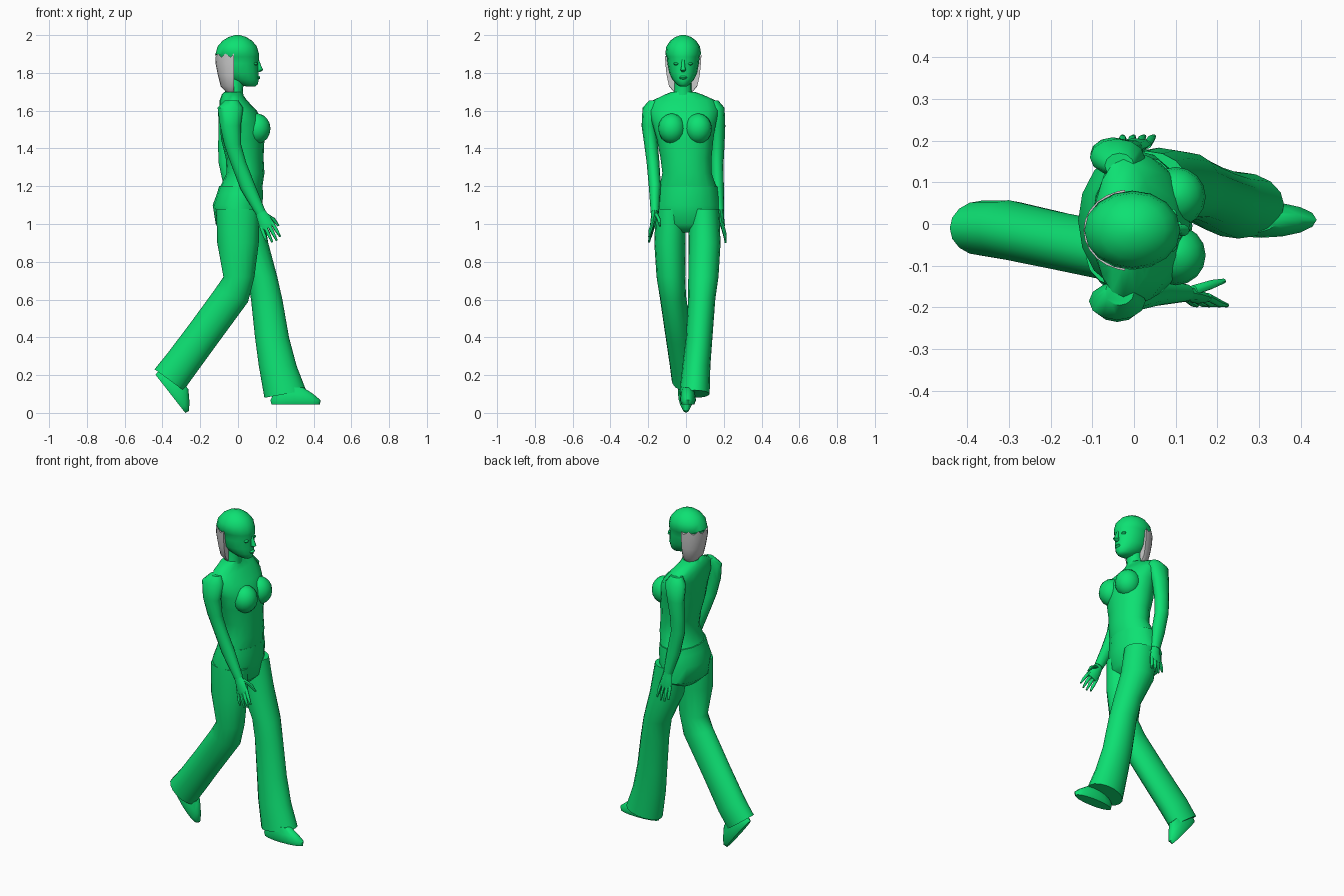
import bpy, bmesh, math
from math import sin, cos, pi

green = bpy.data.materials.new("green")
green.diffuse_color = (0.004, 0.75, 0.17, 1)


def build(name, strips, mat=green, n=16, angle=45, clip=None, zigzag=0):
    """Loft each strip of rings (x, y, z, half depth, half width, pitch) into one object."""
    bm = bmesh.new()
    for rings in strips:
        loops = []
        for k, r in enumerate(rings):
            x, y, z, a, b = r[:5]
            p = r[5] if len(r) > 5 else 0
            loop = []
            for i in range(n):
                t = 2 * pi * i / n
                u, v = a * cos(t), b * sin(t)
                px, pz = x + u * cos(p), z + u * sin(p)
                if clip is not None:
                    px = min(px, clip)
                if zigzag and k == len(rings) - 1:
                    pz += zigzag * (-1) ** i
                loop.append(bm.verts.new((px, y + v, pz)))
            loops.append(loop)
        for l0, l1 in zip(loops, loops[1:]):
            for i in range(n):
                j = (i + 1) % n
                bm.faces.new((l0[i], l0[j], l1[j], l1[i]))
        bm.faces.new(loops[0])
        bm.faces.new(loops[-1])
    if clip is not None:
        bmesh.ops.remove_doubles(bm, verts=bm.verts, dist=0.0005)
    bmesh.ops.recalc_face_normals(bm, faces=bm.faces)
    me = bpy.data.meshes.new(name)
    bm.to_mesh(me)
    bm.free()
    me.shade_smooth()
    me.set_sharp_from_angle(angle=math.radians(angle))
    if mat:
        me.materials.append(mat)
    ob = bpy.data.objects.new(name, me)
    bpy.context.collection.objects.link(ob)
    return ob


def ball(x, y, z, a, b, c, steps=8):
    """Rings of an ellipsoid."""
    angs = [-pi / 2 + 0.1 + (pi - 0.2) * k / steps for k in range(steps + 1)]
    return [(x, y, z + c * sin(t), a * cos(t), b * cos(t)) for t in angs]


# Torso with neck and bust
torso = [(.015, .01, 1.19, .113, .152), (.04, .005, 1.27, .1, .13), (.035, 0, 1.35, .1, .135),
         (.025, -.005, 1.45, .115, .15), (.02, -.01, 1.53, .115, .168), (0, -.01, 1.6, .1, .185),
         (-.025, -.01, 1.655, .072, .165), (-.03, -.012, 1.685, .056, .1), (-.025, -.015, 1.70, .048, .06)]
neck = [(-.025, -.015, 1.66, .055, .06), (-.02, -.016, 1.71, .046, .045), (-.01, -.017, 1.79, .045, .045)]
build("torso", [torso] + [ball(.1, y, 1.505, .072, .072, .08) for y in (-.075, .065)])
build("neck", [neck])

# Trousers: pelvis and two flared legs
build("pelvis", [[(0, .01, .955, .07, .1), (0, .01, 1.0, .118, .17), (-.002, .008, 1.1, .132, .17),
                  (.01, .01, 1.16, .122, .16), (.015, .01, 1.2, .115, .155)]])
build("rear_leg", [[(0, -.08, 1.08, .115, .08), (0, -.085, .9, .11, .083), (.005, -.08, .72, .082, .076),
                    (-.035, -.07, .62, .094, .07, -.35), (-.185, -.04, .415, .09, .07, -.62),
                    (-.3, -.015, .26, .092, .072, -.63), (-.365, -.01, .175, .095, .066, -.63)]])
build("front_leg", [[(.03, .095, 1.08, .1, .08), (.06, .098, .9, .1, .085), (.128, .092, .72, .08, .08),
                     (.152, .083, .6, .083, .072), (.18, .07, .4, .09, .07),
                     (.21, .055, .25, .1, .074), (.25, .045, .1, .112, .08, .18)]])


# Shoes: sole rings stacked along the tilted foot
def shoe(name, x, y, z, p):
    rings = []
    for s, h, a, b in ((0, 0, .128, .034), (0, .022, .133, .043),
                       (-.012, .055, .105, .038), (-.03, .09, .07, .032)):
        rings.append((x + s * cos(p) - h * sin(p), y, z + s * sin(p) + h * cos(p), a, b, p))
    build(name, [rings])


shoe("front_shoe", .305, .01, .045, 0)
shoe("rear_shoe", -.358, 0, .101, -.908)


# Arms
build("right_arm", [[(-.035, -.165, 1.655, .035, .03), (-.04, -.185, 1.615, .068, .045),
                     (-.04, -.195, 1.52, .055, .04), (-.028, -.185, 1.42, .045, .036),
                     (0, -.175, 1.33, .042, .034), (.05, -.165, 1.2, .04, .032, .35),
                     (.12, -.165, 1.06, .027, .022, .45)]], n=12)
build("left_arm", [[(-.035, .14, 1.655, .035, .03), (-.04, .16, 1.615, .066, .044),
                    (-.05, .17, 1.52, .053, .038), (-.06, .168, 1.42, .045, .036),
                    (-.062, .165, 1.33, .042, .034), (-.035, .168, 1.2, .04, .032, .2),
                    (-.005, .18, 1.07, .027, .022, .25)]], n=12)


# Hands: palm, four fingers and thumb, fanned slightly outwards
def hand(name, x, y, z, p, side):
    def at(along, across, out, a, b):
        return (x + along * sin(p) + across * cos(p), y + side * out,
                z - along * cos(p) + across * sin(p), a, b, p)
    strips = [[at(-.01, 0, 0, .026, .02), at(.03, 0, .004, .033, .017),
               at(.075, 0, .012, .04, .014), at(.09, 0, .014, .036, .01)]]
    for i in range(4):
        c = -.03 + .02 * i
        tip = (.15, .168, .172, .16)[i]
        strips.append([at(.07, c, .01, .01, .01), at(.12, c * 1.15, .024, .0095, .0095),
                       at(tip, c * 1.25, .03, .005, .005)])
    strips.append([at(.015, .015, -.005, .013, .013), at(.06, .045, -.02, .011, .011),
                   at(.105, .055, -.028, .006, .006)])
    build(name, strips, n=8)


hand("right_hand", .12, -.165, 1.06, .45, -1)
hand("left_hand", -.005, .18, 1.07, .1, 1)

# Head with nose, lips and eyelids
cy = -.015
spans = [(1.728, .045, .09, .018), (1.74, .0, .105, .036), (1.765, -.05, .11, .058),
         (1.80, -.085, .109, .074), (1.85, -.1, .108, .083), (1.885, -.108, .111, .087),
         (1.9, -.119, .111, .095), (1.94, -.108, .1, .089), (1.97, -.082, .075, .069),
         (1.99, -.05, .043, .042), (2.0, -.015, .01, .012)]
head = [((b + f) / 2, cy, z, (f - b) / 2, w) for z, b, f, w in spans]
nose = [(.108, cy, 1.805, .01, .008), (.115, cy, 1.815, .018, .015),
        (.112, cy, 1.835, .012, .01), (.105, cy, 1.87, .006, .007)]
lips = ball(.106, cy, 1.775, .012, .022, .01, 4)
lids = [ball(.092, cy + s * .035, 1.848, .012, .017, .009, 4) for s in (-1, 1)]
build("head", [head])
build("face_features", [nose, lips] + lids, n=10)

# Grey hair at the back of the head, with a ragged upper edge
build("back_hair", [[(-.03, cy, 1.70, .035, .05), (-.022, cy, 1.73, .07, .075),
                     (-.015, cy, 1.79, .092, .088), (-.012, cy, 1.85, .107, .094),
                     (-.01, cy, 1.893, .111, .097)]],
      mat=None, n=24, clip=-.022, zigzag=.01)
